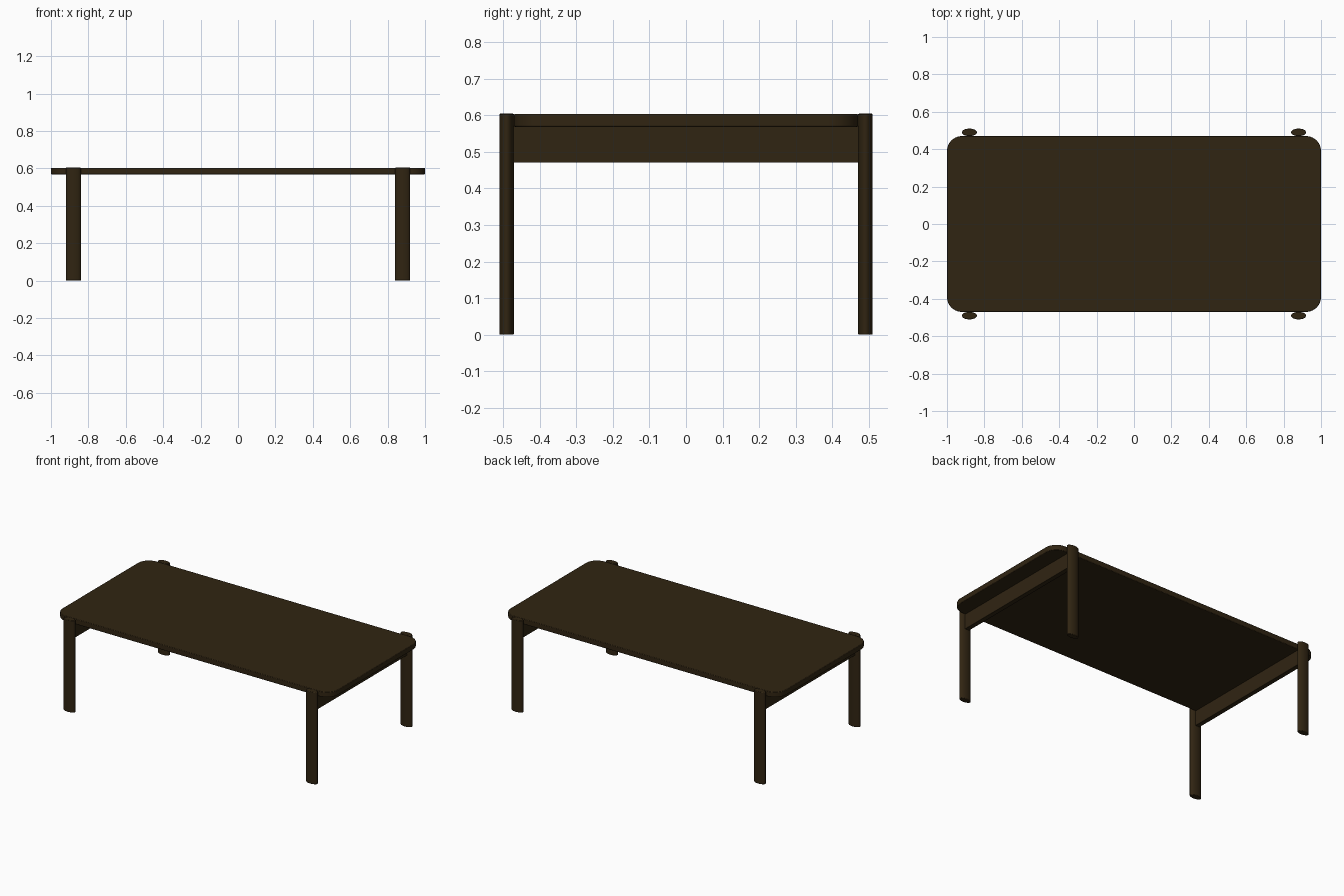
import bpy, bmesh, math

cube = bpy.data.objects.get("Cube")
if cube:
    bpy.data.objects.remove(cube, do_unlink=True)

COLOR = (0.03, 0.018, 0.006, 1)
wood = bpy.data.materials.new("dark walnut")
wood.use_nodes = True
wood.diffuse_color = COLOR
shader = wood.node_tree.nodes["Principled BSDF"]
shader.inputs["Base Color"].default_value = COLOR
shader.inputs["Roughness"].default_value = 0.6


def extrude_outline(name, points, z0, z1, bevel):
    """Solid from a flat outline, with softened edges."""
    bm = bmesh.new()
    face = bm.faces.new([bm.verts.new((x, y, z0)) for x, y in points])
    top = bmesh.ops.extrude_face_region(bm, geom=[face])["geom"]
    verts = [v for v in top if isinstance(v, bmesh.types.BMVert)]
    bmesh.ops.translate(bm, verts=verts, vec=(0, 0, z1 - z0))
    bmesh.ops.recalc_face_normals(bm, faces=bm.faces)
    mesh = bpy.data.meshes.new(name)
    bm.to_mesh(mesh)
    bm.free()
    mesh.materials.append(wood)
    obj = bpy.data.objects.new(name, mesh)
    bpy.context.collection.objects.link(obj)
    mod = obj.modifiers.new("soft edges", "BEVEL")
    mod.width = bevel
    mod.segments = 2
    mod.limit_method = "ANGLE"
    mod.angle_limit = math.radians(40)
    bpy.ops.object.select_all(action="DESELECT")
    obj.select_set(True)
    bpy.context.view_layer.objects.active = obj
    bpy.ops.object.shade_smooth_by_angle(angle=math.radians(35))
    return obj


def rounded_rectangle(hx, hy, radius, steps=10):
    points = []
    for corner, (sx, sy) in enumerate([(1, 1), (-1, 1), (-1, -1), (1, -1)]):
        for i in range(steps + 1):
            a = (corner + i / steps) * math.pi / 2
            points.append((sx * (hx - radius) + radius * math.cos(a),
                           sy * (hy - radius) + radius * math.sin(a)))
    return points


def ellipse(cx, cy, rx, ry, steps=32):
    angles = [2 * math.pi * i / steps for i in range(steps)]
    return [(cx + rx * math.cos(a), cy + ry * math.sin(a)) for a in angles]


# Table top with rounded corners
extrude_outline("table_top", rounded_rectangle(1.0, 0.47, 0.08), 0.568, 0.603, 0.003)

for sx, side in ((1, "left"), (-1, "right")):
    # Oval legs standing just outside the long edges
    for sy, end in ((-1, "front"), (1, "back")):
        extrude_outline(f"{end}_{side}_leg", ellipse(sx * 0.88, sy * 0.49, 0.04, 0.02),
                        0, 0.604, 0.003)
    # Cross rail joining each pair of legs
    x0, x1 = sx * 0.88 - 0.015, sx * 0.88 + 0.015
    extrude_outline(f"{side}_rail", [(x0, -0.475), (x1, -0.475), (x1, 0.475), (x0, 0.475)],
                    0.47, 0.57, 0.001)
